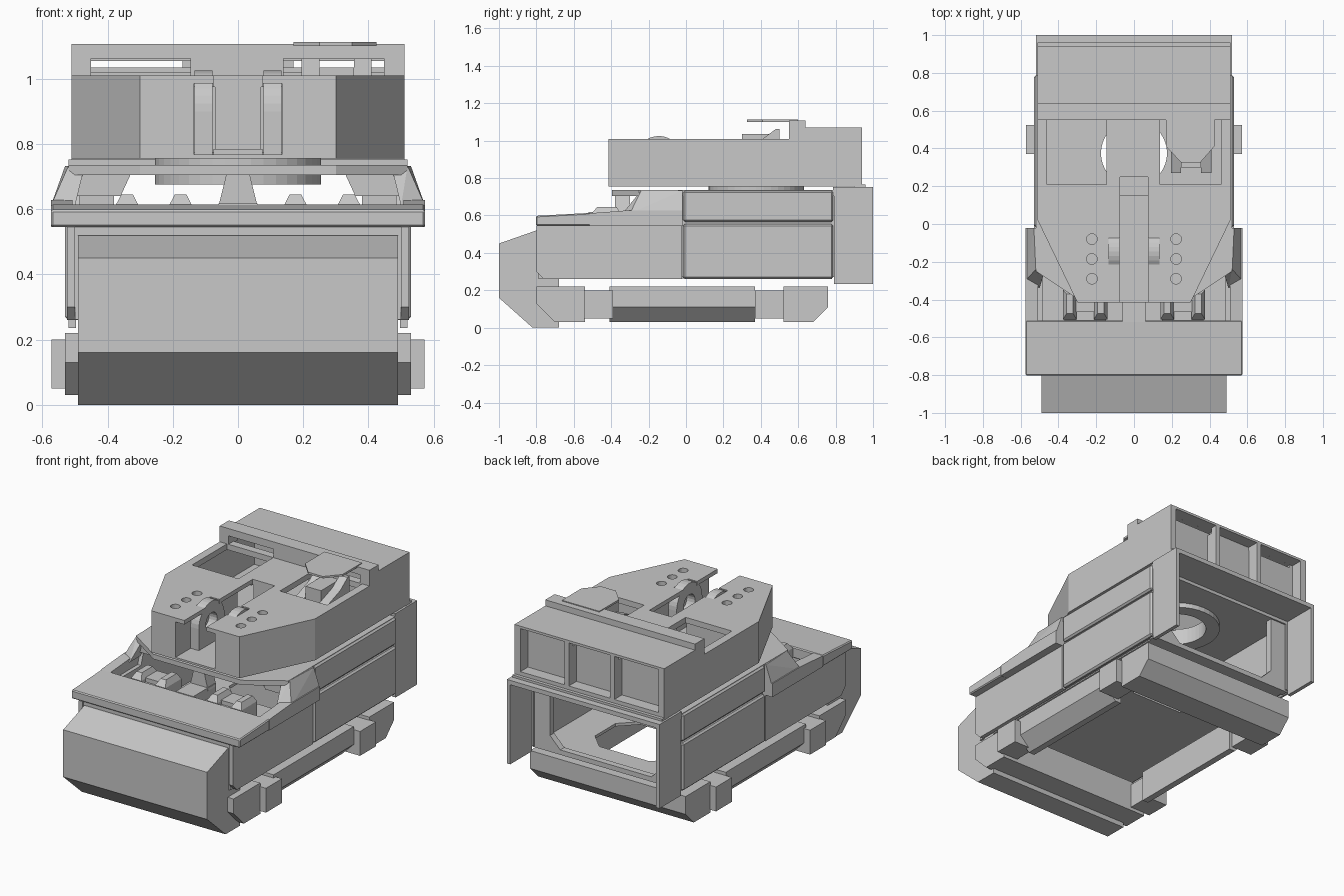
import bpy, bmesh, math
from mathutils import Vector

if "Cube" in bpy.data.objects:
    bpy.data.objects.remove(bpy.data.objects["Cube"])

grey = bpy.data.materials.new("plain grey")
grey.diffuse_color = (0.58, 0.58, 0.58, 1)
grey.use_nodes = True
grey.node_tree.nodes["Principled BSDF"].inputs["Base Color"].default_value = grey.diffuse_color


def finish(name, bm):
    bmesh.ops.recalc_face_normals(bm, faces=bm.faces)
    me = bpy.data.meshes.new(name)
    bm.to_mesh(me)
    bm.free()
    me.materials.append(grey)
    ob = bpy.data.objects.new(name, me)
    bpy.context.collection.objects.link(ob)
    return ob


def prism(name, axis, pts, a, b):
    """Extrude a 2D outline along an axis from a to b."""
    put = {'x': lambda p, t: (t, p[0], p[1]),
           'y': lambda p, t: (p[0], t, p[1]),
           'z': lambda p, t: (p[0], p[1], t)}[axis]
    bm = bmesh.new()
    lo = [bm.verts.new(put(p, a)) for p in pts]
    hi = [bm.verts.new(put(p, b)) for p in pts]
    bm.faces.new(lo)
    bm.faces.new(hi)
    n = len(pts)
    for i in range(n):
        j = (i + 1) % n
        bm.faces.new((lo[i], lo[j], hi[j], hi[i]))
    return finish(name, bm)


def box(name, x0, x1, y0, y1, z0, z1):
    return prism(name, 'z', [(x0, y0), (x1, y0), (x1, y1), (x0, y1)], z0, z1)


def arc(c, r, n, turn=math.tau):
    return [(c[0] + r * math.cos(turn * i / n), c[1] + r * math.sin(turn * i / n)) for i in range(n)]


def disc(name, axis, c, r, a, b, n=32):
    return prism(name, axis, arc(c, r, n), a, b)


def solid(name, pts):
    """Convex solid around a few points."""
    bm = bmesh.new()
    for p in pts:
        bm.verts.new(Vector(p))
    bmesh.ops.convex_hull(bm, input=bm.verts)
    bmesh.ops.dissolve_limit(bm, angle_limit=0.01, verts=bm.verts, edges=bm.edges)
    return finish(name, bm)


def bake(ob):
    dg = bpy.context.evaluated_depsgraph_get()
    me = bpy.data.meshes.new_from_object(ob.evaluated_get(dg))
    ob.modifiers.clear()
    ob.data = me


def cut(ob, *cutters):
    for c in cutters:
        m = ob.modifiers.new("cut", 'BOOLEAN')
        m.operation, m.solver, m.object = 'DIFFERENCE', 'EXACT', c
        bake(ob)
        bpy.data.objects.remove(c)
    return ob


def bevel(ob, w):
    m = ob.modifiers.new("bevel", 'BEVEL')
    m.width, m.segments, m.limit_method = w, 1, 'ANGLE'
    return ob


def periscope(name, cx, y0, y1, z0, z1):
    """Two tapered posts either side of a lower cup."""
    for s in (-1, 1):
        x = cx + s * 0.082
        solid(name + "_post", [(x + dx, y, z0) for dx in (-.036, .036) for y in (y0, y1)] +
              [(x + dx, y, z1 - .035) for dx in (-.036, .036) for y in (y0, y1)] +
              [(x + dx, y, z1) for dx in (-.018, .018) for y in (y0 + .03, y1 - .02)])
    box(name + "_cup", cx - .048, cx + .048, y0 + .04, y1, z0, z1 - .03)
    box(name + "_base", cx - .11, cx + .11, y0 - .005, y0 + .07, z0, z1 - .055)


# Nose and lower frame
prism("nose", 'x', [(-1, .16), (-.82, 0), (-.68, 0), (-.68, .52), (-.8, .52), (-1, .45)], -.49, .49)
prism("lower_front_bar", 'x', [(-.8, .13), (-.7, .03), (-.54, .03), (-.54, .22), (-.8, .22)], -.53, .53)
prism("lower_rear_bar", 'x', [(.52, .03), (.68, .03), (.76, .11), (.76, .22), (.52, .22)], -.53, .53)
for s in (-1, 1):
    prism("lower_side_bar", 'y', [(s * .41, .03), (s * .45, .03), (s * .53, .11), (s * .53, .22), (s * .41, .22)], -.41, .37)
    for y in (-.545, .37):
        a, b = sorted((s * .43, s * .572))
        box("frame_connector", a, b, y, y + .155, .05, .2)

# Hull shell, mirrored sides
for s in (-1, 1):
    o, i = s * .53, s * .5
    a, b = sorted((s * .485, s * .508))
    prism("hull_inner_wall", 'x', [(-.76, .27), (.79, .27), (.79, .72), (-.2, .72), (-.25, .56), (-.76, .56)], a, b)
    prism("front_skirt", 'x', [(-.8, .3), (-.76, .26), (-.022, .26), (-.022, .545), (-.8, .545)], i, s * .525)
    a, b = sorted((o, i))
    bevel(box("lower_side_panel", a, b, -.015, .787, .26, .555), .01)
    bevel(box("upper_side_panel", a, b, -.015, .787, .566, .732), .01)
    a, b = sorted((s * .497, s * .52))
    box("rear_cowl_side", a, b, .79, 1, .235, .752)
    # Raised cheek and rail beside the driver wells
    prism("deck_rail", 'x', [(-.515, .545), (-.515, .612), (-.3, .628), (-.02, .628), (-.02, .545)], s * .508, s * .574)
    solid("cheek", [(s * x, y, z) for x, y, z in [
        (.5, -.34, .61), (.574, -.3, .61), (.574, -.02, .61), (.5, -.02, .61),
        (.47, -.24, .733), (.52, -.24, .733), (.53, -.02, .733), (.47, -.02, .733)]])
    prism("cheek_inner_plate", 'y', [(s * .5, .64), (s * .36, .64), (s * .33, .705), (s * .5, .705)], -.25, -.23)
    periscope("driver_periscope", s * .258, -.505, -.35, .52, .645)
box("rear_cowl_top", -.52, .52, .785, 1, .725, .752)
prism("rear_wall", 'y', [(-.5, .26), (.5, .26), (.5, .72), (.38, .72), (.38, .36), (.31, .29),
                         (-.31, .29), (-.38, .36), (-.38, .72), (-.5, .72)], .74, .78)
floor = box("hull_floor", -.49, .49, -.78, .75, .262, .28)
cut(floor, prism("c", 'z', [(-.17, .2), (.17, .2), (.27, .3), (.27, .5), (.17, .6),
                            (-.17, .6), (-.27, .5), (-.27, .3)], .2, .4))
box("front_bulkhead", -.5, .5, -.79, -.76, .262, .56)

# Sloping front deck with a central strip
bevel(prism("front_deck", 'x', [(-.803, .545), (-.803, .598), (-.51, .614), (-.51, .545)], -.574, .574), .006)
box("deck_center_strip", -.06, .06, -.52, -.3, .55, .618)
prism("deck_center_pillar", 'y', [(-.062, .6), (.062, .6), (.035, .71), (-.035, .71)], -.38, -.3)

# Main deck and turret ring
deck = prism("main_deck", 'z', [(-.52, -.25), (-.3, -.395), (.3, -.395), (.52, -.25), (.52, .79), (-.52, .79)], .705, .735)
cut(deck, disc("c", 'z', (0, .375), .25, .6, .8))
ring = disc("turret_ring", 'z', (0, .375), .255, .675, .757, 40)
cut(ring, disc("c", 'z', (0, .375), .175, .6, .9, 40))

# Turret body with gun slot, hatch wells and round holes
turret = prism("turret_body", 'z', [(-.51, .6), (-.51, .02), (-.3, -.415), (.3, -.415), (.51, .02), (.51, .6)], .755, 1.01)
cut(turret,
    box("c", -.47, .47, .19, .65, .775, .975),
    disc("c", 'z', (0, .375), .175, .7, .9, 40),
    box("c", -.46, -.145, .21, .55, .9, 1.1),
    box("c", .138, .46, .21, .55, .9, 1.1),
    box("c", -.135, .135, -.5, .24, .767, .985),
    box("c", -.075, .075, -.5, .25, .9, 1.1),
    box("c", -.1351, .1351, -.215, -.075, .91, 1.1))
for s in (-1, 1):
    for y in (-.08, -.185, -.29):
        cut(turret, disc("c", 'z', (s * .223, y), .028, .94, 1.1, 16))
    # Trunnion lugs: round top, straight sides down to the slot floor
    lug = prism("trunnion_lug", 'x', arc((-.145, .9), .125, 17, math.pi * 17 / 16) + [(-.27, .768), (-.02, .768)],
                s * .078, s * .134)
    cut(lug, disc("c", 'x', (-.145, .9), .055, s * .04, s * .2, 20))
box("slot_end_block", -.07, .07, .25, .27, .78, 1.0)
box("slot_floor", -.075, .075, .15, .27, .767, .785)

# Rear bustle with three shallow bays and a front lip
bustle = box("turret_bustle", -.51, .51, .6, .94, .755, 1.07)
cut(bustle, box("c", -.47, .47, .5, .83, .775, 1.03))
for x0, x1 in ((-.47, -.17), (-.14, .14), (.17, .47)):
    cut(bustle, box("c", x0, x1, .865, 1, .79, 1.055))
lip = box("bustle_lip", -.51, .51, .55, .64, 1.0, 1.107)
for x0, x1 in ((-.45, -.145), (.14, .447)):
    cut(bustle, box("c", x0, x1, .5, .9, 1.02, 1.0549))
    cut(lip, box("c", x0, x1, .5, .7, .9, 1.062))
box("bustle_foot", -.51, .51, .9, .96, .753, .767)
# Back wall of the bays, leaving a slit under the roof
box("bustle_bay_wall", -.48, .48, .84, .866, .775, 1.035)

# Open hatch cover and sight on the right
prism("hatch_cover", 'z', [(.17, .6), (.17, .41), (.25, .325), (.35, .325), (.425, .41), (.425, .6)], 1.1, 1.112)
for x0, x1 in ((.195, .25), (.355, .41)):
    prism("sight_post", 'x', [(.27, .9), (.27, .96), (.41, 1.01), (.48, 1.062), (.5, 1.062), (.5, .9)], x0, x1)
box("sight_block", .25, .355, .3, .48, .9, 1.035)
